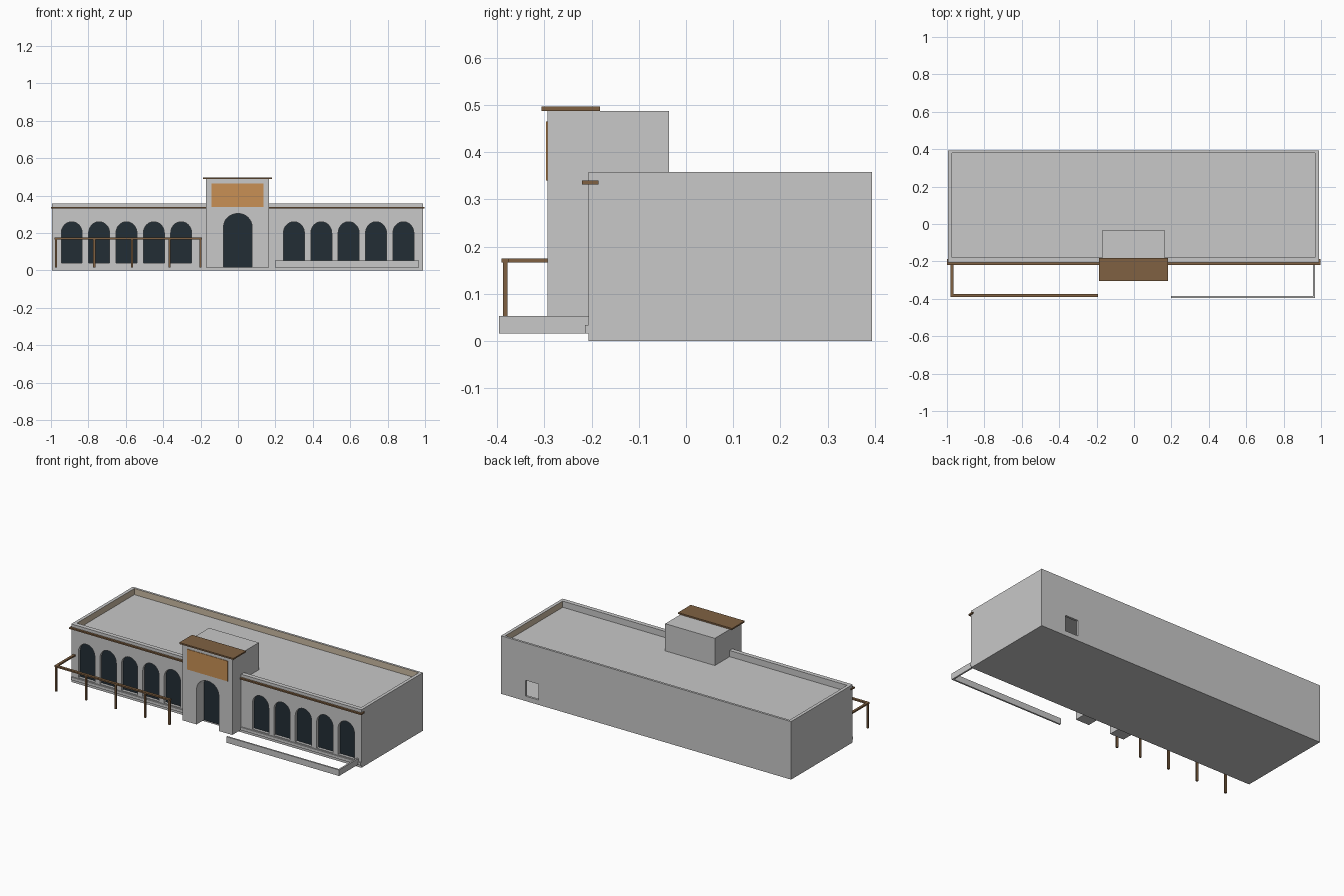
import bpy, bmesh, math
from mathutils import Vector

cube = bpy.data.objects.get("Cube")
if cube:
    bpy.data.objects.remove(cube, do_unlink=True)


def material(name, r, g, b):
    m = bpy.data.materials.new(name)
    m.use_nodes = True
    m.diffuse_color = (r, g, b, 1)
    m.node_tree.nodes["Principled BSDF"].inputs["Base Color"].default_value = (r, g, b, 1)
    return m


STUCCO = material("stucco grey", 0.58, 0.58, 0.58)
BEIGE = material("inner wall beige", 0.60, 0.50, 0.37)
WOOD = material("brown wood", 0.215, 0.12, 0.055)
SIGN = material("sign orange", 0.58, 0.28, 0.09)
GLASS = material("dark glass", 0.016, 0.026, 0.036)


def finish(name, bm, mat):
    bmesh.ops.recalc_face_normals(bm, faces=bm.faces[:])
    mesh = bpy.data.meshes.new(name)
    bm.to_mesh(mesh)
    bm.free()
    if mat:
        mesh.materials.append(mat)
    ob = bpy.data.objects.new(name, mesh)
    bpy.context.scene.collection.objects.link(ob)
    return ob


def box(name, x, y, z, mat):
    """Box from (low, high) pairs on each axis."""
    bm = bmesh.new()
    bmesh.ops.create_cube(bm, size=1)
    for v in bm.verts:
        v.co = Vector((r[0] if c < 0 else r[1] for c, r in zip(v.co, (x, y, z))))
    return finish(name, bm, mat)


def arch(name, cx, half, bottom, spring, top, y, mat):
    """Arched prism running from y[0] to y[1]."""
    bm = bmesh.new()
    pts = [(cx - half, bottom), (cx + half, bottom)]
    for i in range(17):
        a = math.pi * i / 16
        pts.append((cx + half * math.cos(a), spring + (top - spring) * math.sin(a)))
    face = bm.faces.new([bm.verts.new((px, y[0], pz)) for px, pz in pts])
    out = bmesh.ops.extrude_face_region(bm, geom=[face])
    moved = [g for g in out["geom"] if isinstance(g, bmesh.types.BMVert)]
    bmesh.ops.translate(bm, verts=moved, vec=(0, y[1] - y[0], 0))
    return finish(name, bm, mat)


def cut(target, cutter):
    mod = target.modifiers.new("cut", "BOOLEAN")
    mod.operation = "DIFFERENCE"
    mod.solver = "EXACT"
    mod.object = cutter
    bpy.context.view_layer.objects.active = target
    bpy.ops.object.modifier_apply(modifier=mod.name)
    bpy.data.objects.remove(cutter, do_unlink=True)


# Hollow main hall
X0, X1, FRONT, BACK = -0.994, 0.988, -0.207, 0.394
IN_X, IN_Y = (-0.974, 0.968), (-0.18, 0.38)
walls = box("main_walls", (X0, X1), (FRONT, BACK), (0, 0.358), STUCCO)
cut(walls, box("cutter", IN_X, IN_Y, (0.015, 0.5), None))
cut(walls, box("cutter", (0.73, 0.82), (0.35, 0.45), (0.03, 0.128), None))

# Arched windows in both wings
for side, start in (("right", -0.889), ("left", 0.299)):
    for i in range(5):
        cx = start + 0.1463 * i
        cut(walls, arch("cutter", cx, 0.056, 0.04, 0.2, 0.26, (-0.25, -0.15), None))
        arch(f"{side}_window_{i + 1}", cx, 0.058, 0.038, 0.2, 0.262, (-0.19, -0.182), GLASS)

# Beige on the inner faces of the back and end walls
walls.data.materials.append(BEIGE)
for p in walls.data.polygons:
    c, n = p.center, p.normal
    back = n.y < -0.9 and abs(c.y - IN_Y[1]) < 0.003
    ends = abs(n.x) > 0.9 and min(abs(c.x - e) for e in IN_X) < 0.003
    if back or ends:
        p.material_index = 1

box("flat_roof", IN_X, IN_Y, (0.308, 0.32), STUCCO)

# Entrance tower with arched recess
tower = box("entrance_tower", (-0.172, 0.167), (-0.294, -0.036), (0.016, 0.488), STUCCO)
cut(tower, arch("cutter", -0.001, 0.076, -0.02, 0.235, 0.304, (-0.35, -0.215), None))
arch("entrance_door", -0.001, 0.076, 0.016, 0.235, 0.304, (-0.223, -0.214), GLASS)
box("tower_cap", (-0.187, 0.182), (-0.306, -0.182), (0.488, 0.497), WOOD)
box("sign_panel", (-0.141, 0.137), (-0.297, -0.292), (0.34, 0.465), SIGN)

# Cornice and plinth strips either side of the tower
for side, near, far in (("right", -0.17, -1.0), ("left", 0.165, 0.996)):
    span = sorted((near, far))
    box(f"{side}_cornice", span, (-0.22, -0.186), (0.3315, 0.34), WOOD)
    span = sorted((near, far * 0.992))
    box(f"{side}_plinth", span, (-0.214, -0.186), (0.016, 0.034), STUCCO)

# Pergola frame on the right wing
box("pergola_front_beam", (-0.981, -0.193), (-0.3915, -0.375), (0.166, 0.175), WOOD)
box("pergola_side_beam", (-0.981, -0.966), (-0.376, -0.2), (0.166, 0.175), WOOD)
for i, px in enumerate((-0.973, -0.769, -0.567, -0.366, -0.2)):
    box(f"pergola_post_{i + 1}", (px - 0.006, px + 0.006), (-0.388, -0.378), (0.016, 0.168), WOOD)

# Low terrace wall on the left wing
box("terrace_front_wall", (0.198, 0.968), (-0.396, -0.386), (0.016, 0.053), STUCCO)
box("terrace_side_wall", (0.958, 0.968), (-0.387, -0.2), (0.016, 0.053), STUCCO)
